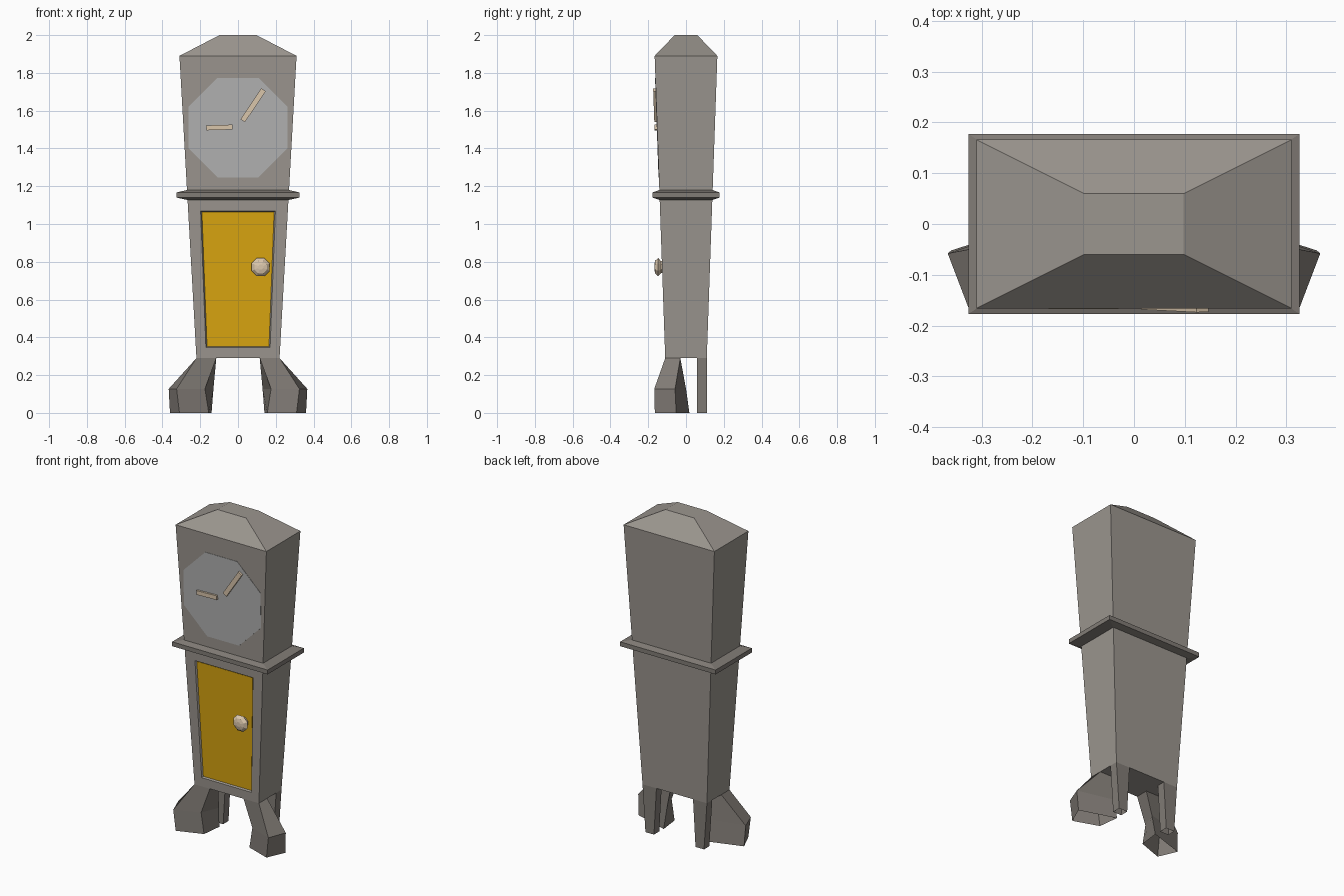
import bpy, bmesh, math

if "Cube" in bpy.data.objects:
    bpy.data.objects.remove(bpy.data.objects["Cube"])

def material(name, rgb):
    m = bpy.data.materials.new(name)
    m.diffuse_color = (*rgb, 1)
    m.use_nodes = True
    m.node_tree.nodes["Principled BSDF"].inputs["Base Color"].default_value = m.diffuse_color
    return m

CASE = material("case_grey", (0.33, 0.305, 0.275))
TRIM = material("trim_grey", (0.22, 0.20, 0.18))
FACE = material("dial_grey", (0.45, 0.45, 0.45))
GOLD = material("door_gold", (0.70, 0.38, 0.005))
TAN = material("pale_brass", (0.72, 0.58, 0.42))


def loft(name, rings, mat, start=True, end=True):
    """Skin a series of equal-length point rings, with optional end caps."""
    bm = bmesh.new()
    vs = [[bm.verts.new(p) for p in r] for r in rings]
    n = len(rings[0])
    for a, b in zip(vs, vs[1:]):
        for i in range(n):
            j = (i + 1) % n
            bm.faces.new((a[i], a[j], b[j], b[i]))
    if start:
        bm.faces.new(vs[0][::-1])
    if end:
        bm.faces.new(vs[-1])
    bmesh.ops.recalc_face_normals(bm, faces=bm.faces)
    me = bpy.data.meshes.new(name)
    bm.to_mesh(me)
    bm.free()
    me.materials.append(mat)
    ob = bpy.data.objects.new(name, me)
    bpy.context.collection.objects.link(ob)
    return ob


def half_depth(z):
    return 0.11 + 0.056 * (z - 0.29) / 1.6


def half_width(z):
    return 0.22 + 0.09 * (z - 0.29) / 1.6


def on_front(points, out=0.0):
    """Place (x, z) points on the leaning front wall, moved outward by out."""
    return [(x, -half_depth(z) - out, z) for x, z in points]


def trapezoid(wb, zb, wt, zt):
    return [(-wb, zb), (wb, zb), (wt, zt), (-wt, zt)]


def rect(hx, hy, z):
    return [(-hx, -hy, z), (hx, -hy, z), (hx, hy, z), (-hx, hy, z)]


# Tapered case with a shallow door recess in its front
outer = trapezoid(0.22, 0.29, 0.31, 1.89)
hole = trapezoid(0.17, 0.345, 0.198, 1.07)
panel = trapezoid(0.164, 0.352, 0.191, 1.064)
back = [(x, half_depth(z), z) for x, z in outer]
loft("case", [back, on_front(outer), on_front(hole), on_front(panel, -0.01)],
     CASE, end=False)

# Door panel
loft("door", [on_front(panel, -0.012), on_front(panel, -0.008)], GOLD)

# Hipped roof
loft("roof", [rect(0.31, 0.166, 1.89), rect(0.098, 0.06, 2.0)], CASE, start=False)

# Waist moulding
loft("waist_moulding",
     [rect(half_width(1.127), half_depth(1.127), 1.127), rect(0.326, 0.177, 1.14),
      rect(0.326, 0.177, 1.167), rect(half_width(1.18), half_depth(1.18), 1.18)],
     TRIM, False, False)

# Octagonal dial
R = 0.263 / math.cos(math.pi / 8)
octagon = [(R * math.cos(math.pi / 8 + i * math.pi / 4),
            1.51 + R * math.sin(math.pi / 8 + i * math.pi / 4)) for i in range(8)]
loft("dial", [on_front(octagon), on_front(octagon, 0.002)], FACE, start=False)


# Clock hands
def hand(name, a, b, w):
    dx, dz = b[0] - a[0], b[1] - a[1]
    k = w / 2 / math.hypot(dx, dz)
    nx, nz = -dz * k, dx * k
    pts = [(a[0] + nx, a[1] + nz), (a[0] - nx, a[1] - nz),
           (b[0] - nx, b[1] - nz), (b[0] + nx, b[1] + nz)]
    loft(name, [on_front(pts, 0.002), on_front(pts, 0.014)], TAN)


hand("hour_hand", (-0.03, 1.513), (-0.168, 1.509), 0.026)
hand("minute_hand", (0.025, 1.547), (0.135, 1.71), 0.028)

# Faceted door knob
loft("knob",
     [[(0.12 + r * math.cos(i * math.pi / 4 + 0.39), y,
        0.772 + r * math.sin(i * math.pi / 4 + 0.39)) for i in range(8)]
      for r, y in ((0.032, -0.115), (0.035, -0.133), (0.052, -0.148),
                   (0.036, -0.163), (0.015, -0.168))], TAN)

# Legs, open underneath: flared front pair and straight tapered back pair
front = [(0.29, [(0.22, -0.11), (0.22, -0.03), (0.115, -0.03), (0.115, -0.11)]),
         (0.127, [(0.325, -0.168), (0.367, -0.058), (0.13, 0.0), (0.175, -0.11)]),
         (0.0, [(0.31, -0.165), (0.36, -0.052), (0.14, 0.018), (0.155, -0.11)])]
rear = [(0.29, [(0.22, 0.11), (0.22, 0.058), (0.125, 0.058), (0.125, 0.11)]),
        (0.0, [(0.20, 0.11), (0.20, 0.058), (0.142, 0.058), (0.142, 0.11)])]
for side, s in (("left", -1), ("right", 1)):
    for kind, prof in (("front", front), ("back", rear)):
        loft(f"{side}_{kind}_leg",
             [[(s * x, y, z) for x, y in pts] for z, pts in prof],
             TRIM, start=True, end=False)
